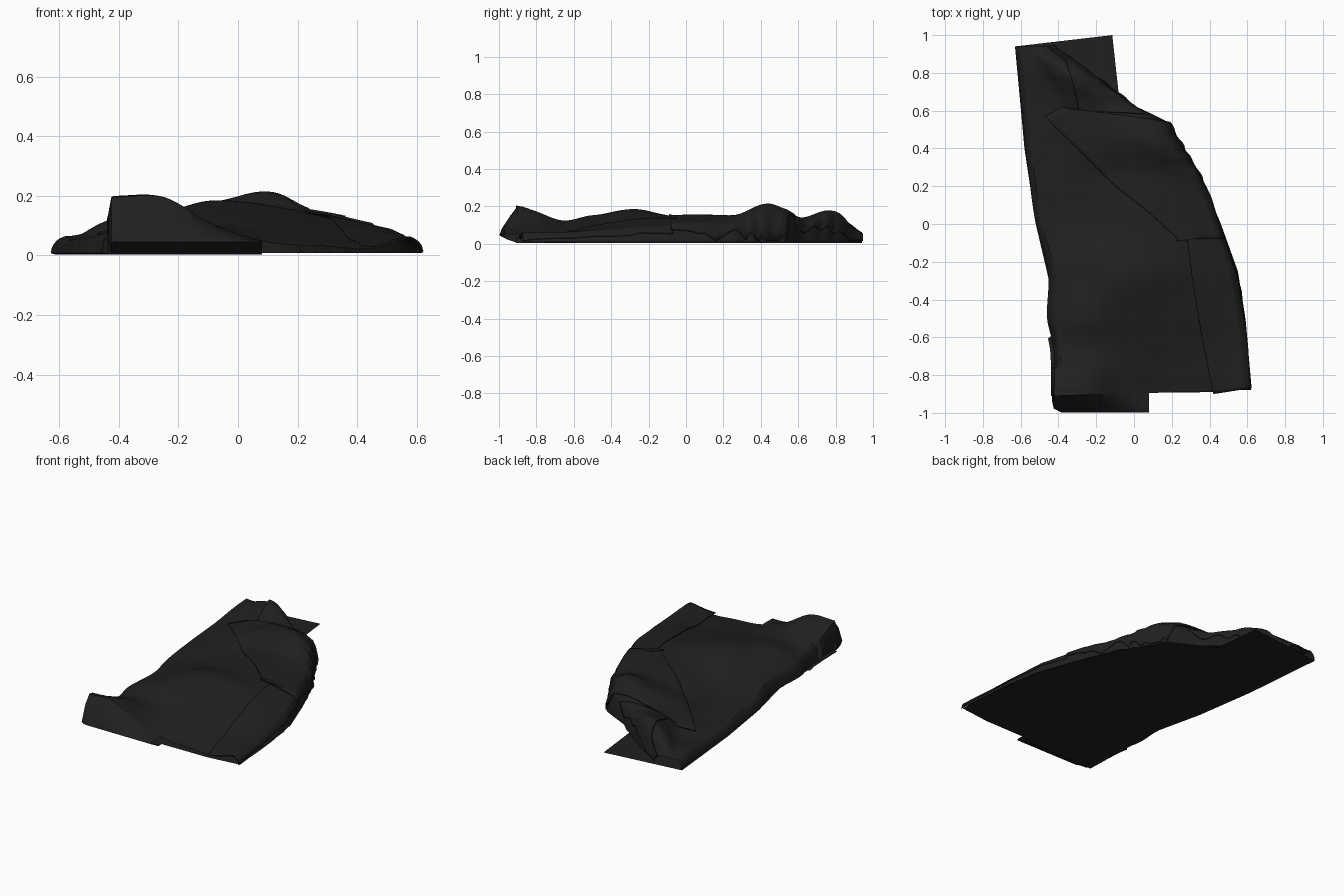
import bpy, bmesh, math

if "Cube" in bpy.data.objects:
    bpy.data.objects.remove(bpy.data.objects["Cube"])

black = bpy.data.materials.new("black_cloth")
black.diffuse_color = (0.0145, 0.0145, 0.0145, 1)
black.use_nodes = True
black.node_tree.nodes["Principled BSDF"].inputs["Base Color"].default_value = black.diffuse_color

# Cross-sections of the crumpled pile: y, left edge, right edge, heights across
ROWS = [
    (-0.91, -0.42, 0.62, (0.20, 0.195, 0.10, 0.045, 0.03, 0.025, 0.06)),
    (-0.82, -0.42, 0.615, (0.16, 0.175, 0.10, 0.06, 0.045, 0.035, 0.06)),
    (-0.66, -0.425, 0.605, (0.09, 0.125, 0.105, 0.085, 0.065, 0.05, 0.055)),
    (-0.50, -0.46, 0.59, (0.08, 0.145, 0.15, 0.13, 0.10, 0.08, 0.06)),
    (-0.25, -0.455, 0.55, (0.08, 0.115, 0.178, 0.175, 0.145, 0.11, 0.075)),
    (0.00, -0.52, 0.46, (0.065, 0.065, 0.095, 0.135, 0.14, 0.12, 0.09)),
    (0.25, -0.555, 0.36, (0.06, 0.06, 0.085, 0.115, 0.135, 0.125, 0.09)),
    (0.42, -0.575, 0.25, (0.055, 0.06, 0.10, 0.135, 0.165, 0.195, 0.13)),
    (0.53, -0.585, 0.19, (0.055, 0.06, 0.10, 0.13, 0.155, 0.165, 0.12)),
    (0.62, -0.595, 0.02, (0.055, 0.055, 0.075, 0.115, 0.13, 0.12, 0.09)),
    (0.80, -0.61, -0.22, (0.065, 0.065, 0.08, 0.13, 0.16, 0.145, 0.09)),
    (0.94, -0.628, -0.43, (0.06, 0.06, 0.06, 0.06, 0.06, 0.05, 0.04)),
]


def smooth(vals, t):
    """Catmull-Rom through evenly indexed values."""
    i = max(0, min(int(t), len(vals) - 2))
    f = t - i
    p0, p1, p2, p3 = (vals[max(0, min(i + k, len(vals) - 1))] for k in (-1, 0, 1, 2))
    return p1 + 0.5 * f * (p2 - p0 + f * (2*p0 - 5*p1 + 4*p2 - p3 + f * (3*(p1 - p2) + p3 - p0)))


def linear(vals, t):
    i = max(0, min(int(t), len(vals) - 2))
    return vals[i] + (t - i) * (vals[i + 1] - vals[i])


def row_at(y):
    y = max(ROWS[0][0], min(y, ROWS[-1][0]))
    i = 0
    while i < len(ROWS) - 2 and ROWS[i + 1][0] < y:
        i += 1
    return i + (y - ROWS[i][0]) / (ROWS[i + 1][0] - ROWS[i][0])


def edges_at(y):
    t = row_at(y)
    left = smooth([r[1] for r in ROWS], t)
    right = linear([r[2] for r in ROWS], t)
    # ruffles along the bunched back edge
    if 0.0 < y < 0.92:
        right += 0.007 * math.sin(y * 60 + 2 * math.sin(y * 17)) * min(1, y * 3)
    return left, right


def height(x, y):
    t = row_at(y)
    left, right = edges_at(y)
    u = max(0, min(1, (x - left) / (right - left)))
    z = smooth([smooth(r[3], u * 6) for r in ROWS], t)
    # fine diagonal creases, stronger toward the back
    k = 0.002 + 0.004 * max(0, y)
    z += k * math.sin(16 * (y - x) + 2 * math.sin(5 * x)) * math.sin(math.pi * u)
    # rounded rims falling to the ground
    rim = max(0, right - x) / 0.04
    if y > -0.75:
        rim = min(rim, max(0, x - left) / 0.03)
    z = 0.008 + (z - 0.008) * math.sqrt(min(1, rim))
    return max(0.008, min(z, 0.207))


def grid_object(name, rows, thickness=0):
    me = bpy.data.meshes.new(name)
    n = len(rows[0])
    verts = [v for r in rows for v in r]
    faces = [(j*n + i, j*n + i + 1, (j+1)*n + i + 1, (j+1)*n + i)
             for j in range(len(rows) - 1) for i in range(n - 1)]
    me.from_pydata(verts, [], faces)
    me.materials.append(black)
    ob = bpy.data.objects.new(name, me)
    bpy.context.collection.objects.link(ob)
    if thickness:
        m = ob.modifiers.new("cloth_thickness", 'SOLIDIFY')
        m.thickness = thickness
        m.offset = -1
    me.shade_smooth()
    me.set_sharp_from_angle(angle=math.radians(40))
    return ob


def draped(name, a, b, lift, thickness=0.008):
    """Panel between two polylines, draped over the pile."""
    steps = 40
    rows = []
    for j in range(steps + 1):
        s = j / steps
        pa, pb = [[linear([p[c] for p in q], s * (len(q) - 1)) for c in (0, 1)] for q in (a, b)]
        row = []
        for i in range(31):
            f = i / 30
            x, y = pa[0] + f * (pb[0] - pa[0]), pa[1] + f * (pb[1] - pa[1])
            x = min(x, edges_at(y)[1])
            row.append((x, y, height(x, y) + lift))
        rows.append(row)
    return grid_object(name, rows, thickness)


def sheet(name, pts, z):
    bm = bmesh.new()
    f = bm.faces.new([bm.verts.new((x, y, z)) for x, y in pts])
    bmesh.ops.triangulate(bm, faces=[f])
    me = bpy.data.meshes.new(name)
    bm.to_mesh(me)
    bm.free()
    me.materials.append(black)
    ob = bpy.data.objects.new(name, me)
    bpy.context.collection.objects.link(ob)


# Main crumpled body with sides rolling down to the ground
rows, NY, NX = [], 110, 90
for j in range(NY + 1):
    y = -0.91 + 1.85 * j / NY
    left, right = edges_at(y)
    row = [(left + 0.012, y, 0.004)]
    if y < -0.6:   # outward bulge of the rolled corner
        row.append((left - 0.02, y, 0.6 * height(left, y)))
    else:
        row.append((left + 0.004, y, 0.006))
    for i in range(NX + 1):
        x = left + (right - left) * i / NX
        row.append((x, y + 0.2 * max(0, -y - 0.75) * i / NX, height(x, y)))
    rows.append(row)
grid_object("crumpled_cloth", rows)

# Front roll: the lower layer curls up over the front edge
rows = []
for i in range(25):
    x = -0.425 + 0.505 * i / 24
    top = max(0.05, height(x, -0.89))
    r = min(1, i / 2) * 0.02
    rows.append([(x, -0.87, top - 0.002), (x, -0.90, top + 0.001), (x, -0.94, 0.05 + 0.66 * (top - 0.05)),
                 (x, -0.965 - r, 0.05 + 0.2 * (top - 0.05)), (x, -0.978 - r, 0.045),
                 (x, -0.955, 0.022), (x, -0.90, 0.004)])
# closed, rounded left end
rows.insert(0, [(-0.435, -0.90 + 0.4 * (p[1] + 0.90), 0.09 + 0.5 * (p[2] - 0.09)) for p in rows[0]])
rows.insert(0, [(-0.435, -0.90, 0.09)] * 7)
grid_object("front_roll", rows)

# Diagonal flap folded over the upper half
draped("diagonal_flap",
       [(-0.47, 0.57), (-0.28, 0.38), (-0.10, 0.20), (0.08, 0.06), (0.23, -0.08)],
       [(-0.38, 0.62), (0.19, 0.535), (0.29, 0.36), (0.40, 0.15), (0.47, -0.08)], 0.01)

# Long side panel along the right edge
draped("side_panel",
       [(0.28, -0.07), (0.31, -0.30), (0.36, -0.60), (0.42, -0.90)],
       [(0.475, -0.07), (0.55, -0.30), (0.595, -0.60), (0.618, -0.87)], 0.004, 0.005)

# Bunched back fold
draped("back_fold",
       [(-0.46, 0.94), (-0.36, 0.86), (-0.32, 0.74), (-0.29, 0.60)],
       [(-0.43, 0.94), (-0.27, 0.83), (-0.11, 0.70), (0.06, 0.58)], 0.006)

# Small pinched pleat where the flap meets the side panel
draped("pinched_pleat", [(0.22, -0.09), (0.30, -0.085), (0.36, -0.065)],
       [(0.25, -0.06), (0.30, -0.05), (0.35, -0.06)], 0.014)

# Flat layers on the ground
sheet("ground_strip", [(-0.63, 0.94), (-0.58, 0.40), (-0.52, 0), (-0.45, -0.30), (-0.43, -0.92),
                       (0.08, -0.92), (0.0, 0.1), (-0.08, 0.68), (-0.115, 1.0)], 0.002)
sheet("ground_layer", [(-0.42, 0.90), (-0.43, -0.90), (0.41, -0.89), (0.62, -0.865), (0.57, -0.35),
                       (0.46, 0), (0.35, 0.25), (0.19, 0.52), (0.0, 0.62), (-0.22, 0.79)], 0.007)
